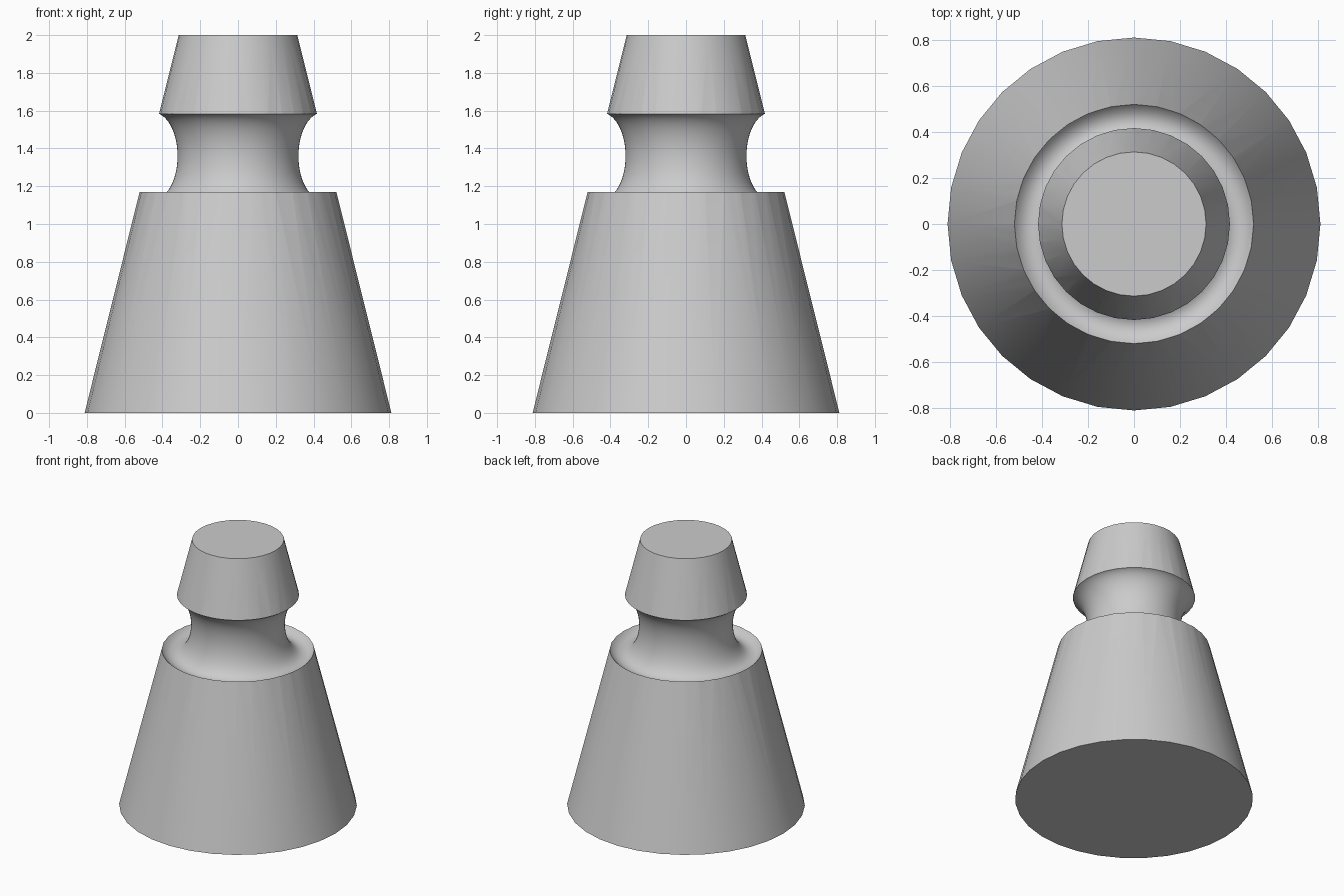
import bpy

old = bpy.data.objects.get("Cube")
if old:
    bpy.data.objects.remove(old, do_unlink=True)

# One plain grey for the whole piece
GREY = (0.6, 0.6, 0.6, 1)
grey = bpy.data.materials.new("plain_grey")
grey.use_nodes = True
grey.diffuse_color = GREY
grey.node_tree.nodes["Principled BSDF"].inputs["Base Color"].default_value = GREY

# Tapered body
bpy.ops.mesh.primitive_cone_add(vertices=32, radius1=0.812, radius2=0.314,
                                depth=2, location=(0, 0, 1))
body = bpy.context.object
body.name = "tapered_body"
body.data.materials.append(grey)

# Ring cutter, stretched upwards, that carves the neck groove
bpy.ops.mesh.primitive_torus_add(major_segments=96, minor_segments=48,
                                 major_radius=0.448, minor_radius=0.128,
                                 location=(0, 0, 1.36))
cutter = bpy.context.object
cutter.name = "neck_groove_cutter"
cutter.scale.z = 1.8
cutter.hide_render = True
cutter.data.materials.append(grey)

# Carve the groove, then drop the cutter
bpy.ops.object.select_all(action="DESELECT")
body.select_set(True)
bpy.context.view_layer.objects.active = body
carve = body.modifiers.new("neck_groove", "BOOLEAN")
carve.operation = "DIFFERENCE"
carve.solver = "EXACT"
carve.object = cutter
bpy.ops.object.modifier_apply(modifier=carve.name)
bpy.data.objects.remove(cutter, do_unlink=True)

# Smooth sides with crisp rims
bpy.ops.object.shade_smooth_by_angle()
